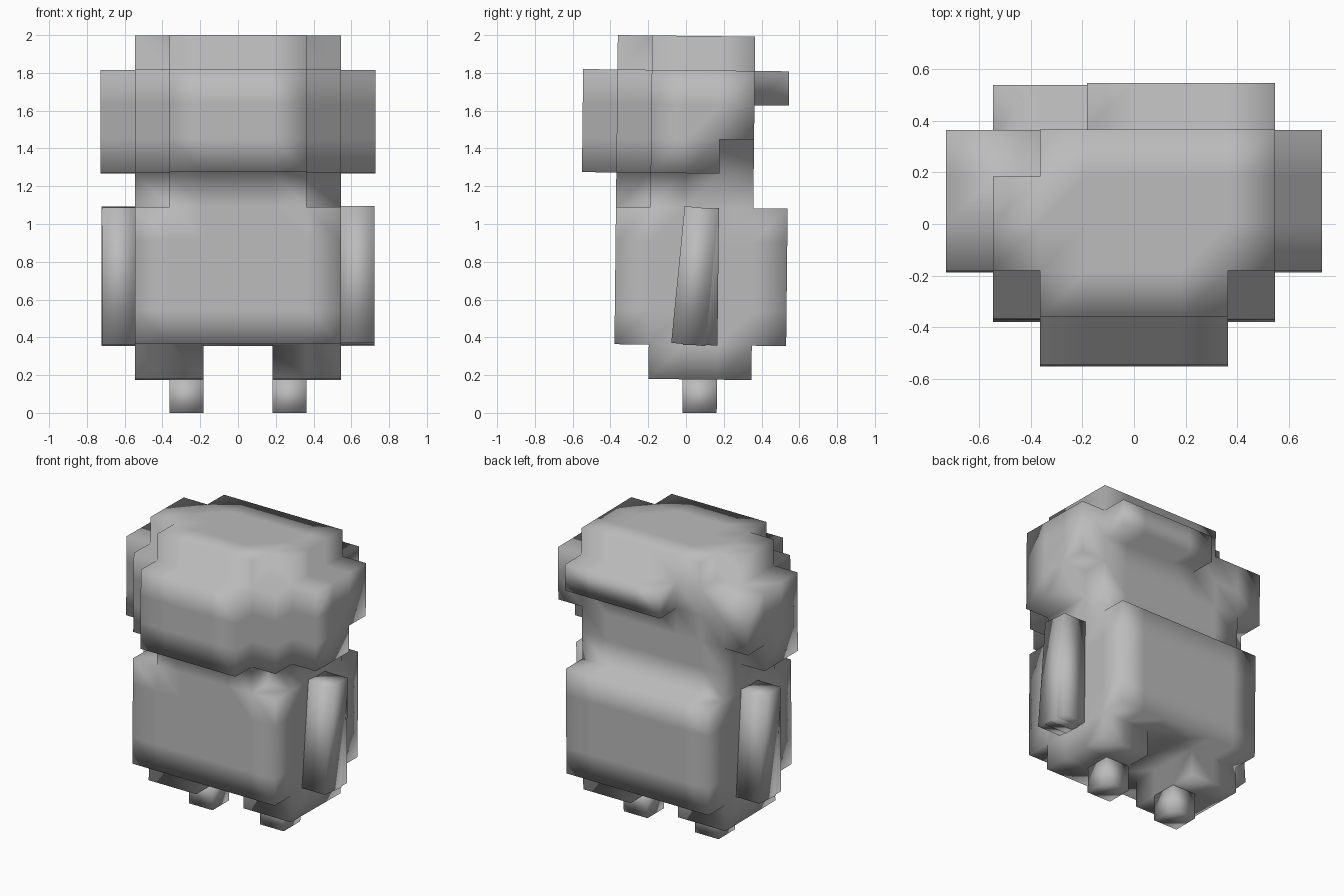
import bpy, bmesh, math
from mathutils import Vector

if "Cube" in bpy.data.objects:
    bpy.data.objects.remove(bpy.data.objects["Cube"])

U = 2 / 11          # size of one block
LEAN = 0.011        # slight backward lean of the whole figure

grey = bpy.data.materials.new("plain grey")
grey.diffuse_color = (0.5, 0.5, 0.5, 1)
grey.use_nodes = True
grey.node_tree.nodes["Principled BSDF"].inputs["Base Color"].default_value = grey.diffuse_color


def lean(p):
    x, y, z = p
    return Vector((x, y + LEAN * (z - 1.75), max(0, z - LEAN * (y + 0.36))))


def finish(bm, name):
    bmesh.ops.recalc_face_normals(bm, faces=bm.faces)
    for f in bm.faces:
        f.smooth = True
    mesh = bpy.data.meshes.new(name)
    bm.to_mesh(mesh)
    bm.free()
    mesh.materials.append(grey)
    ob = bpy.data.objects.new(name, mesh)
    bpy.context.collection.objects.link(ob)
    return ob


def block_shell(name, boxes):
    """Welded outer skin of block ranges (x0, x1, y0, y1, z0, z1)."""
    cells = {(x, y, z) for x0, x1, y0, y1, z0, z1 in boxes
             for x in range(x0, x1) for y in range(y0, y1) for z in range(z0, z1)}
    bm, verts = bmesh.new(), {}

    def vert(k):
        if k not in verts:
            verts[k] = bm.verts.new(Vector(k) * U)
        return verts[k]

    for c in sorted(cells):
        for axis in range(3):
            for side in (0, 1):
                n = list(c)
                n[axis] += 2 * side - 1
                if tuple(n) in cells:
                    continue
                ring = []
                for a, b in ((0, 0), (1, 0), (1, 1), (0, 1)):
                    k = list(c)
                    k[axis] += side
                    k[(axis + 1) % 3] += a
                    k[(axis + 2) % 3] += b
                    ring.append(vert(tuple(k)))
                bm.faces.new(ring if side else ring[::-1])
    bmesh.ops.dissolve_limit(bm, angle_limit=math.radians(1),
                             verts=bm.verts, edges=bm.edges)
    for v in bm.verts:
        v.co = lean(v.co)
    return finish(bm, name)


def arm(name, side, swing, outer):
    """Upright limb swung about its top; swing moves the lower end in y."""
    bm = bmesh.new()
    bmesh.ops.create_cube(bm, size=1)
    for v in bm.verts:
        x = side * (outer if v.co.x > 0 else 0.54)
        y, z = v.co.y * U, (v.co.z - 0.5) * 4 * U
        c, s = math.cos(swing), math.sin(swing)
        v.co = lean((x, U / 2 + c * y - s * z, 6 * U + s * y + c * z))
    return finish(bm, name)


# Torso, hips, neck and head as one welded skin
parts = [
    (-3, 3, -2, 3, 2, 6),                              # torso
    (-2, 2, -2, 2, 6, 7), (-3, 3, -1, 2, 6, 7),        # neck
    (-3, 3, -2, 2, 7, 10), (-2, 2, -3, -2, 7, 10),     # head and face
    (-2, 2, -2, 2, 10, 11), (2, 3, -1, 2, 10, 11),     # crown
    (-3, -2, -1, 1, 10, 11),
    (-1, 3, 2, 3, 9, 10),                              # rear bar
]
for s in (-1, 1):
    for x0, x1, *rest in ((1, 3, -1, 2, 1, 2),         # hips
                          (3, 4, -1, 1, 7, 10),        # side of head
                          (3, 4, 1, 2, 8, 10)):
        parts.append((min(s * x0, s * x1), max(s * x0, s * x1), *rest))
block_shell("body", parts)

# Feet
block_shell("left_foot", [(-2, -1, 0, 1, 0, 1)])
block_shell("right_foot", [(1, 2, 0, 1, 0, 1)])

# Arms: one resting and one swung on each side
for s, label in ((-1, "left"), (1, "right")):
    arm(label + "_arm_rest", s, 0, 0.718)
    arm(label + "_arm_swung", s, -0.087 * s, 0.722)
